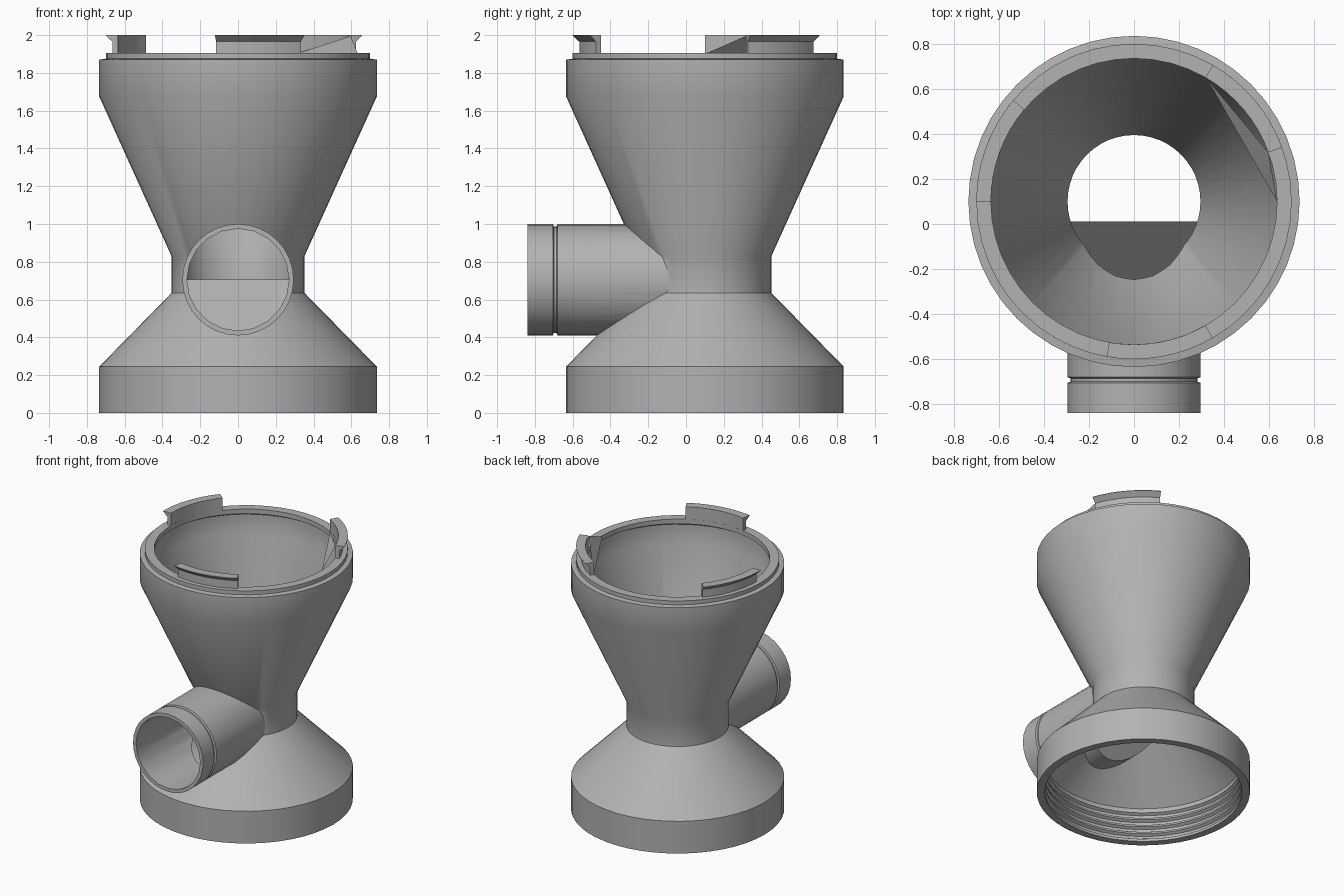
import bpy, bmesh
from math import sin, cos, pi, radians
from mathutils import Matrix

cube = bpy.data.objects.get("Cube")
if cube:
    bpy.data.objects.remove(cube)

grey = bpy.data.materials.new("plain grey")
colour = (0.45, 0.45, 0.45, 1)
grey.diffuse_color = colour
grey.use_nodes = True
grey.node_tree.nodes["Principled BSDF"].inputs["Base Color"].default_value = colour

AXIS_Y = 0.10      # centre line of the funnels
PIPE_Z = 0.705     # centre line of the side pipe


def make(name, bm):
    bmesh.ops.recalc_face_normals(bm, faces=bm.faces)
    mesh = bpy.data.meshes.new(name)
    bm.to_mesh(mesh)
    bm.free()
    mesh.materials.append(grey)
    obj = bpy.data.objects.new(name, mesh)
    bpy.context.collection.objects.link(obj)
    return obj


def lathe(name, profile, sides, matrix):
    """Closed solid turned from (radius, height) points."""
    bm = bmesh.new()
    rings = [[bm.verts.new((r * cos(2 * pi * i / sides), r * sin(2 * pi * i / sides), h))
              for i in range(sides)] for r, h in profile]
    for a, b in zip(rings, rings[1:]):
        for i in range(sides):
            j = (i + 1) % sides
            bm.faces.new((a[i], a[j], b[j], b[i]))
    bm.faces.new(rings[0])
    bm.faces.new(rings[-1])
    bm.transform(matrix)
    return make(name, bm)


def select(obj):
    bpy.ops.object.select_all(action='DESELECT')
    obj.select_set(True)
    bpy.context.view_layer.objects.active = obj


def combine(obj, other, operation):
    mod = obj.modifiers.new(operation, 'BOOLEAN')
    mod.operation = operation
    mod.solver = 'EXACT'
    mod.object = other
    select(obj)
    bpy.ops.object.modifier_apply(modifier=mod.name)
    bpy.data.objects.remove(other)


def smooth(obj):
    select(obj)
    bpy.ops.object.shade_smooth_by_angle(angle=radians(28))


upright = Matrix.Translation((0, AXIS_Y, 0))
forward = Matrix.Translation((0, 0, PIPE_Z)) @ Matrix.Rotation(pi / 2, 4, 'X')

# Double funnel outside, and the grooved side pipe
body = lathe("funnel_body", [
    (0.735, 0), (0.735, 0.245), (0.352, 0.635), (0.352, 0.83), (0.735, 1.675),
    (0.735, 1.87), (0.70, 1.875), (0.70, 1.905)], 48, upright)
pipe = lathe("side_pipe", [
    (0.295, 0), (0.295, 0.68), (0.282, 0.685), (0.282, 0.70), (0.295, 0.705),
    (0.295, 0.84)], 32, forward)
combine(body, pipe, 'UNION')

# Hollow inside with thread ridges at the base and a lip at the top
inside = [(0.68, -0.05)]
for k in range(4):
    z = 0.02 + k * 0.055
    inside += [(0.68, z), (0.70, z + 0.012), (0.70, z + 0.03), (0.68, z + 0.042)]
inside += [(0.685, 0.262), (0.295, 0.645), (0.295, 0.86), (0.67, 1.70),
           (0.67, 1.85), (0.635, 1.87), (0.635, 2.1)]
combine(body, lathe("hollow", inside, 48, upright), 'DIFFERENCE')
combine(body, lathe("bore", [(0.27, 0), (0.27, 0.95)], 20, forward), 'DIFFERENCE')
smooth(body)

# Half trough carrying the pipe floor inward, closed by a sloping ramp
bm = bmesh.new()
steps, radius = 16, 0.28
front, back = [], []
for i in range(steps + 1):
    a = pi + pi * i / steps
    x, z = radius * cos(a), PIPE_Z + radius * sin(a)
    front.append(bm.verts.new((x, -0.48, z)))
    back.append(bm.verts.new((x, z - PIPE_Z + 0.01, z)))
for i in range(steps):
    bm.faces.new((front[i], front[i + 1], back[i + 1], back[i]))
bm.faces.new(back)
ramp = make("inner_ramp", bm)
smooth(ramp)

# Three hooked locking tabs on the rim
hook = [(0.635, 1.88), (0.665, 1.88), (0.665, 1.965), (0.70, 1.997), (0.70, 2.0), (0.635, 2.0)]
for n, start in enumerate((20, 140, 260)):
    bm = bmesh.new()
    sections = []
    for i in range(9):
        a = radians(start + 5 * i)
        sections.append([bm.verts.new((r * cos(a), AXIS_Y + r * sin(a), z)) for r, z in hook])
    for s, t in zip(sections, sections[1:]):
        for i in range(len(hook)):
            j = (i + 1) % len(hook)
            bm.faces.new((s[i], s[j], t[j], t[i]))
    bm.faces.new(sections[0])
    bm.faces.new(sections[-1])
    smooth(make("locking_tab_%d" % (n + 1), bm))

# Thin web joining one tab to the rim
bm = bmesh.new()
bm.faces.new([bm.verts.new(p) for p in ((0.32, 0.65, 1.905), (0.597, 0.317, 1.995), (0.635, 0.10, 1.90))])
make("tab_web", bm)
